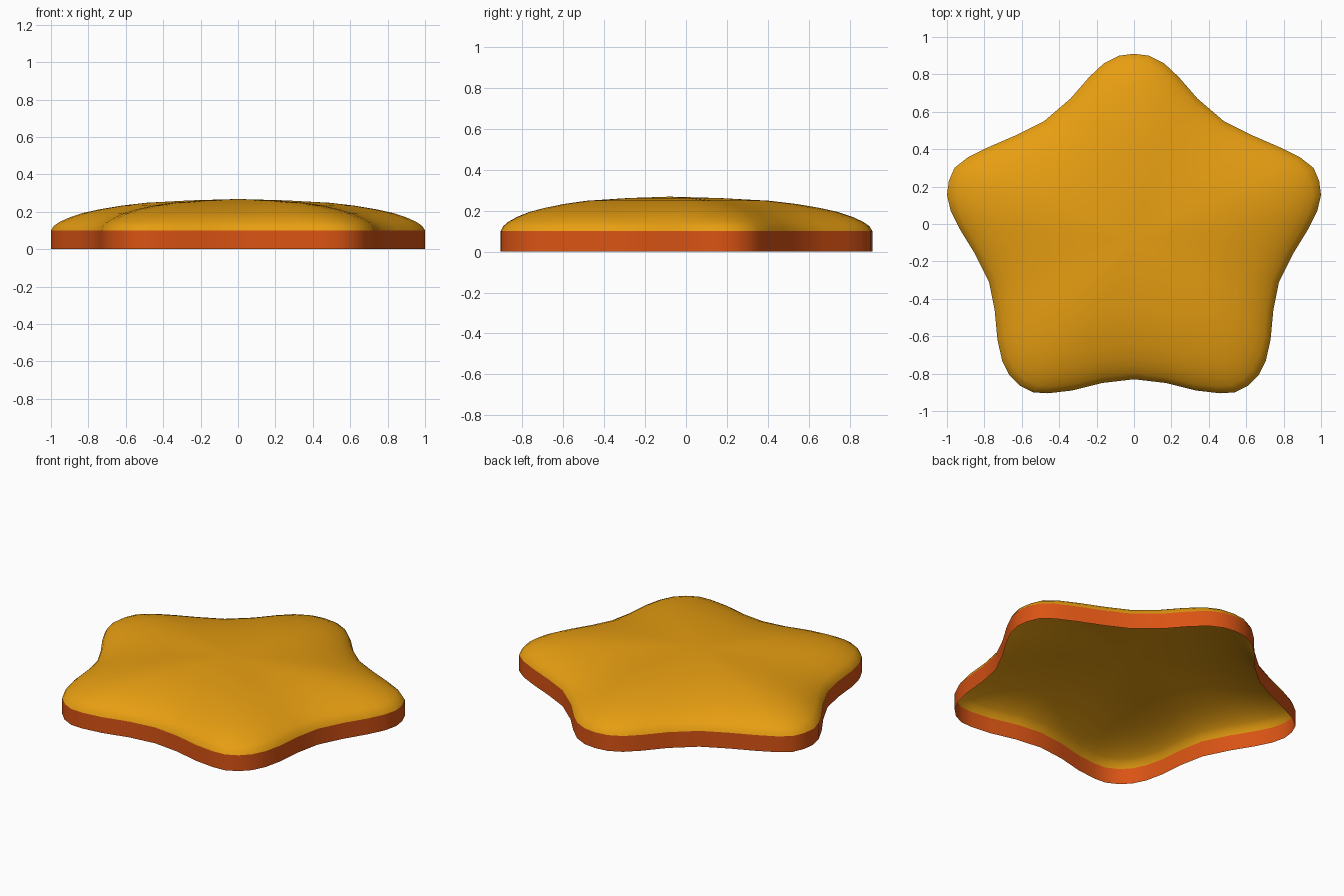
import bpy, bmesh

if "Cube" in bpy.data.objects:
    bpy.data.objects.remove(bpy.data.objects["Cube"])

# Right half of the rounded star outline, from top tip to bottom valley
HALF = [(0, .91), (.08, .90), (.16, .86), (.24, .785), (.34, .67), (.48, .55),
        (.63, .475), (.78, .41), (.89, .355), (.96, .30), (.99, .23), (1.0, .155),
        (.98, .07), (.93, -.03), (.85, -.16), (.775, -.31), (.745, -.46),
        (.73, -.62), (.705, -.73), (.665, -.81), (.61, -.865), (.54, -.90),
        (.46, -.905), (.33, -.89), (.17, -.85), (0, -.83)]
OUTLINE = HALF + [(-x, y) for x, y in HALF[-2:0:-1]]
CY = -.08  # centre of the star


def material(name, rgb):
    m = bpy.data.materials.new(name)
    m.diffuse_color = (*rgb, 1)
    m.use_nodes = True
    m.node_tree.nodes["Principled BSDF"].inputs["Base Color"].default_value = m.diffuse_color
    return m


def star_shell(name, profile, mat, apex=None):
    """Loft scaled copies of the outline; profile holds (scale, z)."""
    bm = bmesh.new()
    rings = [[bm.verts.new((x * s, CY + (y - CY) * s, z)) for x, y in OUTLINE]
             for s, z in profile]
    n = len(OUTLINE)
    for lo, hi in zip(rings, rings[1:]):
        for i in range(n):
            j = (i + 1) % n
            bm.faces.new((lo[j], lo[i], hi[i], hi[j]))
    if apex is not None:
        top = bm.verts.new((0, CY, apex))
        for i in range(n):
            bm.faces.new((rings[-1][(i + 1) % n], rings[-1][i], top))
    me = bpy.data.meshes.new(name)
    bm.to_mesh(me)
    bm.free()
    for p in me.polygons:
        p.use_smooth = True
    me.materials.append(mat)
    ob = bpy.data.objects.new(name, me)
    bpy.context.collection.objects.link(ob)


gold = material("golden yellow", (.84, .36, .006))
red = material("orange red", (.70, .088, .007))

# Upright rim, open underneath
star_shell("side_rim", [(1, 0), (1, .1)], red)
# Domed top, hollow underneath
star_shell("domed_top", [(1, .1), (.985, .124), (.955, .145), (.9, .17), (.83, .193), (.74, .213),
                         (.62, .233), (.49, .248), (.25, .261)], gold, .268)
